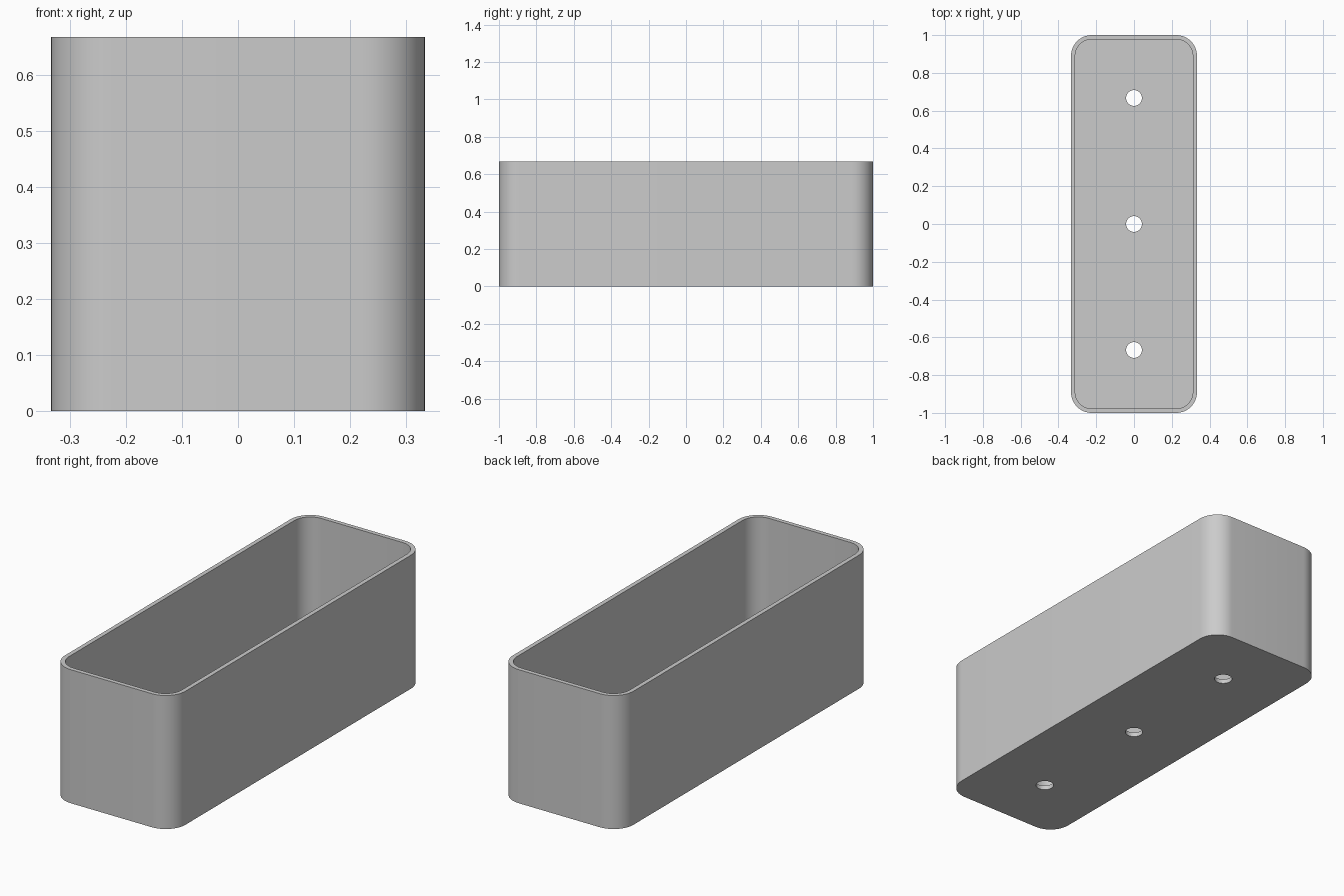
import bpy, bmesh
from math import cos, sin, pi, radians

if "Cube" in bpy.data.objects:
    bpy.data.objects.remove(bpy.data.objects["Cube"], do_unlink=True)

WIDTH, LENGTH, HEIGHT = 0.667, 2.0, 0.667
WALL, RADIUS = 0.022, 0.11
HOLE_RADIUS, HOLE_SPACING = 0.042, 0.667

grey = bpy.data.materials.new("plain grey")
grey.use_nodes = True
colour = (0.6, 0.6, 0.6, 1)
grey.diffuse_color = colour
grey.node_tree.nodes["Principled BSDF"].inputs["Base Color"].default_value = colour


def rounded_prism(name, width, length, radius, bottom, top, steps=12):
    """Upright prism with a rounded rectangle outline."""
    bm = bmesh.new()
    ring = []
    for corner, (sx, sy) in enumerate([(1, 1), (-1, 1), (-1, -1), (1, -1)]):
        cx, cy = sx * (width / 2 - radius), sy * (length / 2 - radius)
        for i in range(steps + 1):
            a = (corner + i / steps) * pi / 2
            ring.append(bm.verts.new((cx + radius * cos(a), cy + radius * sin(a), bottom)))
    base = bm.faces.new(ring)
    new = bmesh.ops.extrude_face_region(bm, geom=[base])["geom"]
    bmesh.ops.translate(bm, vec=(0, 0, top - bottom),
                        verts=[v for v in new if isinstance(v, bmesh.types.BMVert)])
    bmesh.ops.recalc_face_normals(bm, faces=bm.faces)
    mesh = bpy.data.meshes.new(name)
    bm.to_mesh(mesh)
    bm.free()
    mesh.materials.append(grey)
    obj = bpy.data.objects.new(name, mesh)
    bpy.context.collection.objects.link(obj)
    return obj


def cut(target, cutter):
    """Subtract the cutter from the target, then discard it."""
    bpy.context.view_layer.objects.active = target
    mod = target.modifiers.new("cut", "BOOLEAN")
    mod.operation, mod.solver, mod.object = "DIFFERENCE", "EXACT", cutter
    bpy.ops.object.modifier_apply(modifier=mod.name)
    bpy.data.objects.remove(cutter, do_unlink=True)


# Outer body, hollowed from above
planter = rounded_prism("planter_box", WIDTH, LENGTH, RADIUS, 0, HEIGHT)
cut(planter, rounded_prism("cavity", WIDTH - 2 * WALL, LENGTH - 2 * WALL,
                           RADIUS - WALL, WALL, HEIGHT + 0.1))

# Row of drainage holes through the floor
for row in (-1, 0, 1):
    bpy.ops.mesh.primitive_cylinder_add(vertices=48, radius=HOLE_RADIUS, depth=0.2,
                                        location=(0, row * HOLE_SPACING, 0))
    hole = bpy.context.object
    hole.data.materials.append(grey)
    cut(planter, hole)

# Smooth corners with crisp rims
bpy.ops.object.select_all(action="DESELECT")
planter.select_set(True)
bpy.context.view_layer.objects.active = planter
bpy.ops.object.shade_smooth_by_angle(angle=radians(30))
